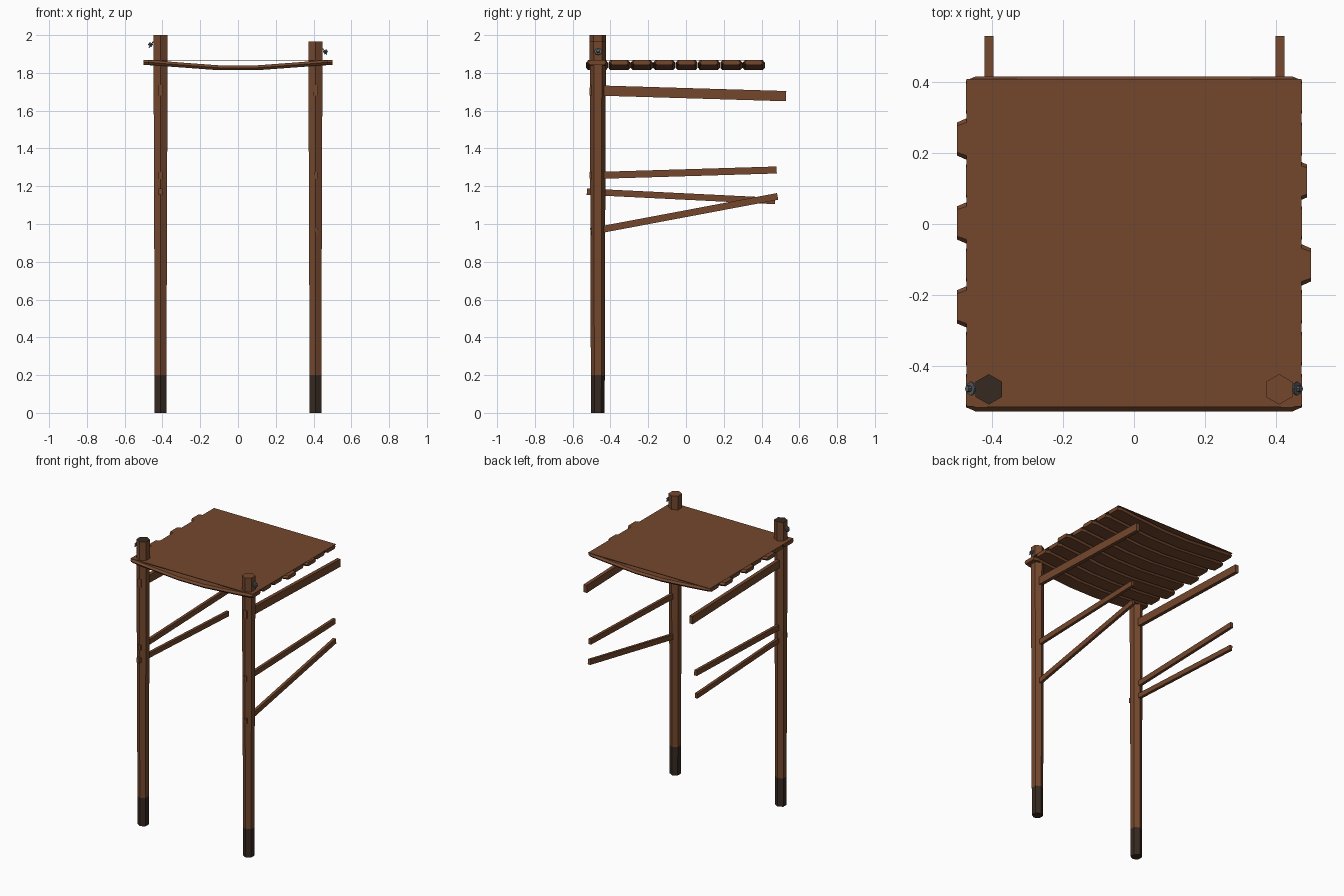
import bpy, bmesh, math
from mathutils import Vector, Matrix

if "Cube" in bpy.data.objects:
    bpy.data.objects.remove(bpy.data.objects["Cube"])

def material(name, rgb):
    m = bpy.data.materials.new(name)
    m.diffuse_color = (*rgb, 1)
    m.use_nodes = True
    m.node_tree.nodes["Principled BSDF"].inputs["Base Color"].default_value = m.diffuse_color
    return m

WOOD = material("brown wood", (0.175, 0.064, 0.027))
DARK = material("dark tarred wood", (0.038, 0.023, 0.015))
METAL = material("grey metal", (0.10, 0.115, 0.13))

def finish(name, bm, *mats):
    bmesh.ops.recalc_face_normals(bm, faces=bm.faces)
    me = bpy.data.meshes.new(name)
    bm.to_mesh(me)
    bm.free()
    for m in mats:
        me.materials.append(m)
    ob = bpy.data.objects.new(name, me)
    bpy.context.collection.objects.link(ob)
    return ob

def loft(bm, rings):
    """Skin a list of equal-length rings and cap both ends."""
    vs = [[bm.verts.new(p) for p in r] for r in rings]
    n = len(vs[0])
    for a, b in zip(vs, vs[1:]):
        for i in range(n):
            bm.faces.new((a[i], a[(i + 1) % n], b[(i + 1) % n], b[i]))
    bm.faces.new(vs[0])
    bm.faces.new(vs[-1])

# Hexagonal posts with dark feet
def post(name, x, height, dark_top):
    bm = bmesh.new()
    rings = []
    for z, r in ((0, .036), (.2, .037), (.75, .038), (1.4, .041), (height, .043)):
        rings.append([(x + r * math.sin(k * math.pi / 3), -.467 + r * math.cos(k * math.pi / 3), z)
                      for k in range(6)])
    loft(bm, rings)
    for f in bm.faces:
        z = f.calc_center_median().z
        f.material_index = int(z < .2 or (dark_top and z > height - .01))
    finish(name, bm, WOOD, DARK)

post("left_post", -.41, 2.0, True)
post("right_post", .41, 1.965, False)

# Side rails running back from the posts
def rail(name, x, y0, z0, y1, z1, height, thick):
    d = Vector((0, y1 - y0, z1 - z0)).normalized()
    up = Vector((0, -d.z, d.y)) * height / 2
    side = Vector((thick / 2, 0, 0))
    bm = bmesh.new()
    loft(bm, [[p - up - side, p - up + side, p + up + side, p + up - side]
              for p in (Vector((x, y0, z0)), Vector((x, y1, z1)))])
    finish(name, bm, WOOD)

for side, x in (("left", -.41), ("right", .412)):
    rail(side + "_top_rail", x, -.51, 1.708, .53, 1.677, .054, .025)
    rail(side + "_middle_rail", x, -.51, 1.256, .48, 1.286, .037, .02)
rail("left_lower_rail", -.41, -.525, 1.171, .472, 1.122, .034, .02)
rail("right_lower_rail", .412, -.505, .960, .485, 1.146, .036, .02)

# Sagging roof planks, tapered at their ends
def plank(name, y, left, right):
    bm = bmesh.new()
    rings = []
    stations = ((-left, 0, .8), (-left + .027, 0, 1), (-.33, .010, 1), (-.1, .027, 1),
                (.1, .027, 1), (.33, .010, 1), (right - .027, 0, 1), (right, 0, .8))
    for x, sag, k in stations:
        w, top, bot = .0585 * k, 1.867 - sag, 1.841 - sag
        mid = (top + bot) / 2
        rings.append([(x, y - w, mid), (x, y - w * .8, top), (x, y + w * .8, top),
                      (x, y + w, mid), (x, y + w * .8, bot), (x, y - w * .8, bot)])
    loft(bm, rings)
    finish(name, bm, WOOD)

LEFT = (.474, .474, .5, .474, .5, .474, .5, .474)
RIGHT = (.474, .474, .474, .5, .474, .488, .474, .474)
for i in range(8):
    plank(f"roof_plank_{i + 1}", -.471 + i * .1185, LEFT[i], RIGHT[i])

# Thin flat cover over the planks
bm = bmesh.new()
bmesh.ops.create_cube(bm, size=1, matrix=Matrix.Translation((0, -.0525, 1.8665))
                      @ Matrix.Diagonal((.946, .925, .004, 1)))
finish("roof_cover", bm, WOOD)

# Metal bolts with tilted washers on the outer side of each post
for side, s, z in (("left", -1, 1.95), ("right", 1, 1.912)):
    bm = bmesh.new()
    for off, r, depth in ((.05, .020, .005), (.053, .009, .022)):
        rot = Matrix.Rotation(s * math.radians(55), 4, 'Y')
        bmesh.ops.create_cone(bm, cap_ends=True, segments=8, radius1=r, radius2=r, depth=depth,
                              matrix=Matrix.Translation((s * (.41 + off), -.465, z)) @ rot)
    finish(side + "_bolt", bm, METAL)
